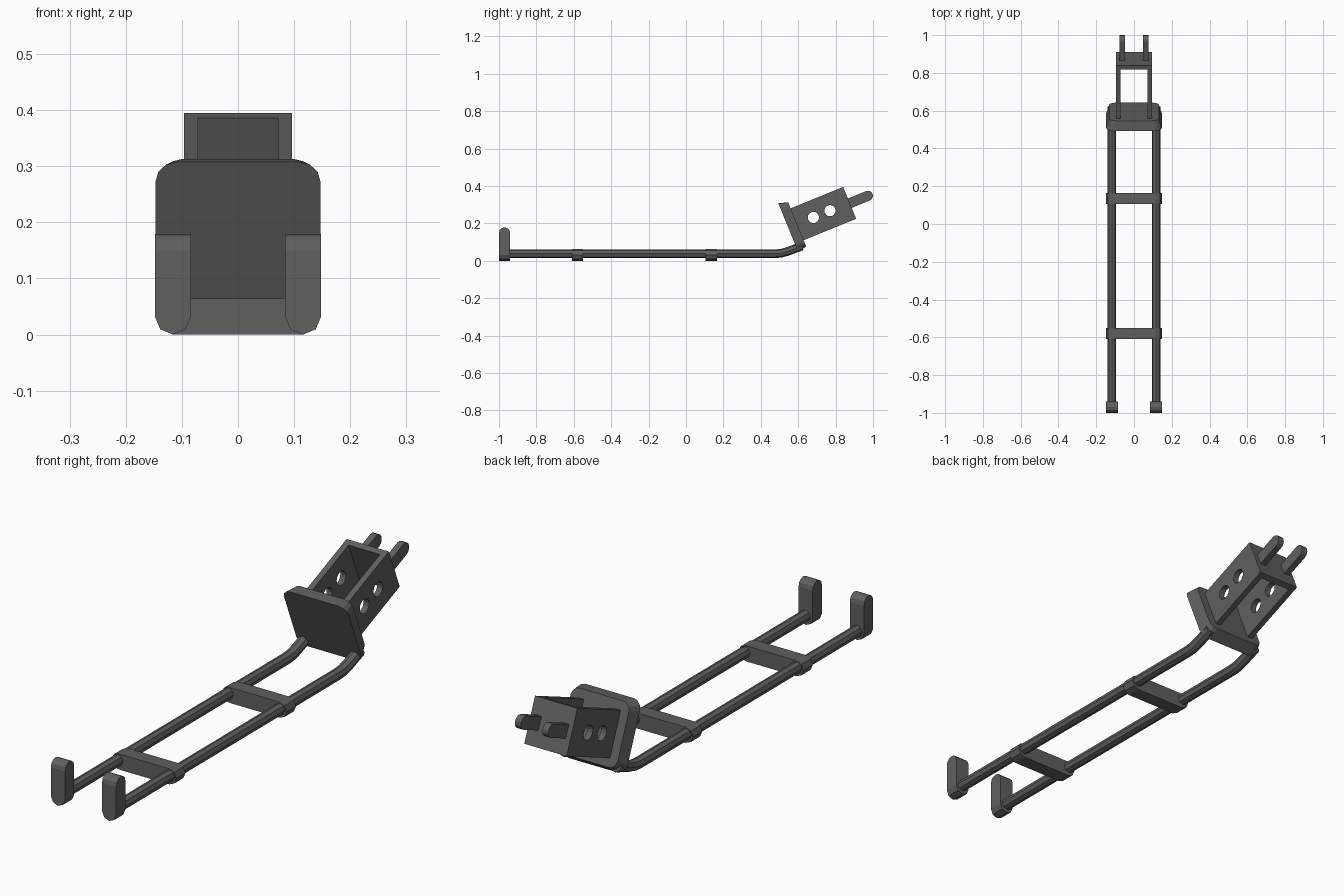
import bpy, bmesh, math
from mathutils import Matrix

if "Cube" in bpy.data.objects:
    bpy.data.objects.remove(bpy.data.objects["Cube"])

grey = bpy.data.materials.new("dark grey")
grey.diffuse_color = (0.115, 0.115, 0.113, 1)
grey.use_nodes = True
grey.node_tree.nodes["Principled BSDF"].inputs["Base Color"].default_value = grey.diffuse_color

# tilted head frame: local y runs outward from the plate, origin at the far end of the bracket
TILT = Matrix.Translation((0, 0.875, 0.31)) @ Matrix.Rotation(math.radians(22.2), 4, 'X')


def finish(name, bm, matrix=None):
    if matrix:
        bm.transform(matrix)
    bmesh.ops.recalc_face_normals(bm, faces=bm.faces[:])
    mesh = bpy.data.meshes.new(name)
    bm.to_mesh(mesh)
    bm.free()
    mesh.materials.append(grey)
    ob = bpy.data.objects.new(name, mesh)
    bpy.context.collection.objects.link(ob)
    return ob


def hull(name, points, matrix=None):
    bm = bmesh.new()
    for p in points:
        bm.verts.new(p)
    res = bmesh.ops.convex_hull(bm, input=bm.verts[:])
    junk = [v for v in res["geom_interior"] + res["geom_unused"] if isinstance(v, bmesh.types.BMVert)]
    bmesh.ops.delete(bm, geom=list(set(junk)), context='VERTS')
    bmesh.ops.dissolve_limit(bm, angle_limit=0.02, verts=bm.verts[:], edges=bm.edges[:])
    return finish(name, bm, matrix)


def arc(cx, cy, r, a0, a1, n):
    return [(cx + r * math.cos(math.radians(a0 + (a1 - a0) * i / n)),
             cy + r * math.sin(math.radians(a0 + (a1 - a0) * i / n))) for i in range(n + 1)]


def rounded_rect(hx, hz, r):
    pts = []
    for k, (sx, sz) in enumerate([(1, 1), (-1, 1), (-1, -1), (1, -1)]):
        pts += arc(sx * (hx - r), sz * (hz - r), r, 90 * k, 90 * k + 90, 3)
    return pts


# side rails with upturned ends
for side, s in (("left", -1), ("right", 1)):
    cu = bpy.data.curves.new("rail_path", 'CURVE')
    cu.dimensions = '3D'
    cu.bevel_depth = 0.023
    cu.bevel_resolution = 2
    cu.use_fill_caps = True
    sp = cu.splines.new('POLY')
    path = [(-0.96, 0.038), (0.48, 0.038), (0.51, 0.041), (0.54, 0.049), (0.62, 0.079)]
    sp.points.add(len(path) - 1)
    for p, (y, z) in zip(sp.points, path):
        p.co = (s * 0.117, y, z, 1)
    tmp = bpy.data.objects.new("rail_tmp", cu)
    bpy.context.collection.objects.link(tmp)
    bpy.context.view_layer.update()
    mesh = bpy.data.meshes.new_from_object(tmp.evaluated_get(bpy.context.evaluated_depsgraph_get()))
    bpy.data.objects.remove(tmp)
    bm = bmesh.new()
    bm.from_mesh(mesh)
    bmesh.ops.remove_doubles(bm, verts=bm.verts[:], dist=1e-5)
    for f in bm.faces:
        f.material_index = 0
        f.smooth = False
    finish(side + "_rail", bm)

    # upright end stop: rounded bottom seen from the front, rounded top seen from the side
    cx = s * 0.116
    pts = [(x, y, z) for x, z in arc(cx, 0.032, 0.032, 180, 360, 4) for y in (-1, -0.94)]
    pts += [(cx + dx, y, z) for y, z in arc(-0.97, 0.149, 0.03, 0, 180, 6) for dx in (-0.032, 0.032)]
    hull(side + "_end_stop", pts)

    # prong at the tip of the bracket
    prof = [(-0.01, 0.027), (-0.01, -0.027)] + arc(0.105, 0, 0.027, -90, 90, 6)
    hull(side + "_prong", [(x, u, v - 0.002) for u, v in prof
                           for x in (s * 0.062 - 0.0135, s * 0.062 + 0.0135)], TILT)

# crossbars wrapping both rails
for name, y0 in (("lower_crossbar", -0.61), ("upper_crossbar", 0.105)):
    prof = arc(0.115, 0.0325, 0.032, -90, 90, 4) + arc(-0.115, 0.0325, 0.032, 90, 270, 4)
    hull(name, [(x, y, z) for x, z in prof for y in (y0, y0 + 0.06)])

# backing plate, tapering toward its rear face
front = [(x, -0.354, z) for x, z in rounded_rect(0.147, 0.142, 0.038)]
back = [(x, -0.303, z) for x, z in rounded_rect(0.132, 0.127, 0.033)]
hull("backing_plate", front + back, TILT)

# U-shaped bracket, open above and below
outline = [(-0.096, -0.305), (-0.071, -0.305), (-0.071, -0.025), (0.071, -0.025),
           (0.071, -0.305), (0.096, -0.305), (0.096, 0), (-0.096, 0)]
bm = bmesh.new()
face = bm.faces.new([bm.verts.new((x, y, -0.092)) for x, y in outline])
ext = bmesh.ops.extrude_face_region(bm, geom=[face])
bmesh.ops.translate(bm, vec=(0, 0, 0.184), verts=[v for v in ext["geom"] if isinstance(v, bmesh.types.BMVert)])
bracket = finish("bracket", bm, TILT)

# round holes through both bracket walls
bm = bmesh.new()
for u in (-0.209, -0.113):
    m = Matrix.Translation((0, u, 0.001)) @ Matrix.Rotation(math.pi / 2, 4, 'Y')
    bmesh.ops.create_cone(bm, cap_ends=True, segments=16, radius1=0.03, radius2=0.03, depth=0.4, matrix=m)
cutter = finish("hole_cutter", bm, TILT)
mod = bracket.modifiers.new("holes", 'BOOLEAN')
mod.operation = 'DIFFERENCE'
mod.solver = 'EXACT'
mod.object = cutter
bpy.context.view_layer.update()
cut = bpy.data.meshes.new_from_object(bracket.evaluated_get(bpy.context.evaluated_depsgraph_get()))
bracket.modifiers.clear()
bracket.data = cut
bpy.data.objects.remove(cutter)
